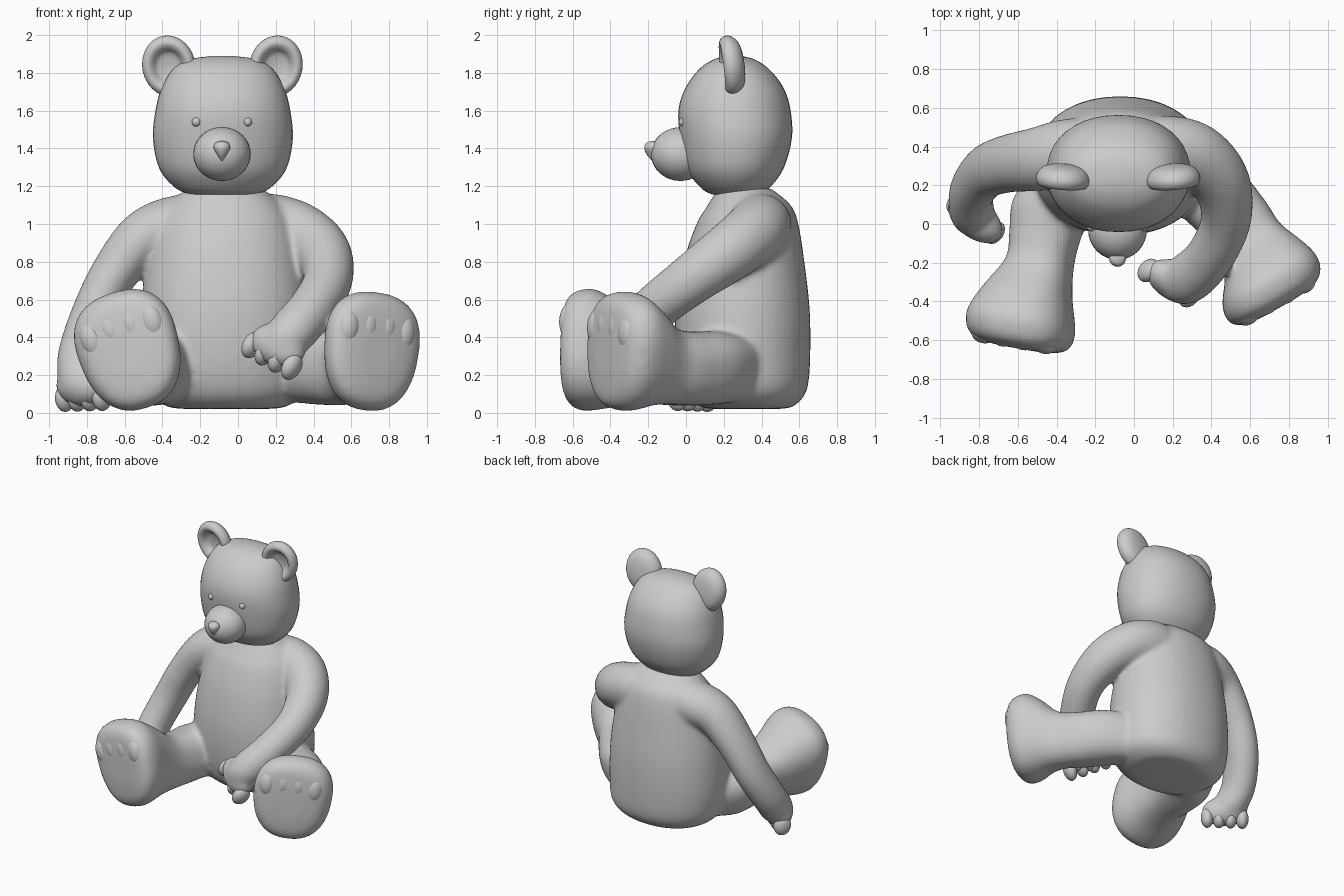
import bpy, bmesh
from math import sin, cos, pi, radians
from mathutils import Vector, Matrix

cube = bpy.data.objects.get("Cube")
if cube:
    bpy.data.objects.remove(cube)

grey = bpy.data.materials.new("soft_grey")
grey.use_nodes = True
grey.diffuse_color = (0.6, 0.6, 0.6, 1)
grey.node_tree.nodes["Principled BSDF"].inputs["Base Color"].default_value = grey.diffuse_color

X, Y, Z = Vector((1, 0, 0)), Vector((0, 1, 0)), Vector((0, 0, 1))


def finish(name, bm):
    bmesh.ops.recalc_face_normals(bm, faces=bm.faces)
    for f in bm.faces:
        f.smooth = True
    mesh = bpy.data.meshes.new(name)
    bm.to_mesh(mesh)
    bm.free()
    mesh.materials.append(grey)
    obj = bpy.data.objects.new(name, mesh)
    bpy.context.collection.objects.link(obj)
    return obj


def spline(stations, steps=5):
    """Catmull-Rom through stations of any dimension."""
    p = [Vector(s) for s in stations]
    p = [2 * p[0] - p[1]] + p + [2 * p[-1] - p[-2]]
    out = []
    for a, b, c, d in zip(p, p[1:], p[2:], p[3:]):
        for i in range(steps):
            t = i / steps
            out.append(0.5 * (2 * b + (c - a) * t + (2 * a - 5 * b + 4 * c - d) * t**2
                              + (3 * b - a - 3 * c + d) * t**3))
    return out + [p[-2]]


def skin(bm, rings):
    rows = [[bm.verts.new(v) for v in ring] for ring in rings]
    n = len(rows[0])
    for r, s in zip(rows, rows[1:]):
        for i in range(n):
            j = (i + 1) % n
            bm.faces.new((r[i], r[j], s[j], s[i]))
    bm.faces.new(rows[0])
    bm.faces.new(rows[-1])


def frame(axis, up, roll=0):
    side = axis.cross(up).normalized()
    top = side.cross(axis).normalized()
    r = radians(roll)
    return side * cos(r) - top * sin(r), top * cos(r) + side * sin(r)


def power(v, e):
    return (abs(v) ** (2 / e)) * (1 if v > 0 else -1)


def loft(name, stations, up, axis=None, roll=0, square=2.0, taper=0.0, n=40):
    """Stations are x, y, z, half width, half height."""
    pts = spline(stations)
    rings = []
    for k, s in enumerate(pts):
        a, b = pts[max(k - 1, 0)], pts[min(k + 1, len(pts) - 1)]
        t = axis or (Vector(b[:3]) - Vector(a[:3])).normalized()
        side, top = frame(t, up, roll)
        ring = []
        for i in range(n):
            w = 2 * pi * i / n
            c, d = power(cos(w), square), power(sin(w), square)
            ring.append(Vector(s[:3]) + side * c * s[3] * (1 + taper * d) + top * d * s[4])
        rings.append(ring)
    bm = bmesh.new()
    skin(bm, rings)
    return finish(name, bm)


def ball(name, centre, radii, axes=(X, Y, Z)):
    basis = Matrix([a * r for a, r in zip(axes, radii)]).transposed().to_4x4()
    bm = bmesh.new()
    bmesh.ops.create_uvsphere(bm, u_segments=32, v_segments=20, radius=1,
                              matrix=Matrix.Translation(Vector(centre)) @ basis)
    return finish(name, bm)


# Torso and head, stacked upright
torso = loft("torso", [(-.06, .32, .02, .2, .16), (-.06, .32, .035, .32, .25), (-.06, .315, .12, .42, .325),
                       (-.07, .303, .3, .45, .355), (-.07, .3, .55, .445, .355), (-.07, .307, .8, .41, .32),
                       (-.07, .325, 1.0, .36, .27), (-.07, .335, 1.1, .3, .22), (-.07, .31, 1.19, .2, .14)],
             Y, Z, square=2.15)
loft("head", [(-.08, .26, 1.155, .17, .12), (-.08, .26, 1.19, .25, .18), (-.08, .26, 1.29, .335, .255),
              (-.08, .265, 1.45, .37, .295), (-.08, .257, 1.6, .357, .297), (-.08, .257, 1.72, .325, .26),
              (-.08, .255, 1.82, .265, .185), (-.08, .255, 1.87, .18, .11), (-.08, .255, 1.89, .06, .04)],
     Y, Z, square=2.15)

# Face
ball("muzzle", (-.085, -.03, 1.37), (.152, .155, .142))
loft("nose", [(-.085, -.17, 1.335, .006, .01), (-.085, -.175, 1.37, .028, .035), (-.085, -.175, 1.405, .044, .046),
              (-.085, -.175, 1.43, .034, .034), (-.085, -.175, 1.44, .008, .008)], Y, Z, n=20)
for label, x in (("right", -.22), ("left", .05)):
    ball(label + "_eye", (x, -.008, 1.54), (.025, .03, .026))

# Ears: a dished profile turned around the front axis
EAR = [(.01, .062), (.07, .055), (.115, .035), (.14, -.005), (.134, -.042), (.11, -.058),
       (.085, -.045), (.06, -.015), (.01, -.005)]
for label, x, lean in (("right", -.365, -1), ("left", .2, 1)):
    bm = bmesh.new()
    skin(bm, [[Vector((r * cos(2 * pi * i / 36), d, 1.16 * r * sin(2 * pi * i / 36))) for i in range(36)]
              for r, d in spline(EAR, 3)])
    ear = finish(label + "_ear", bm)
    ear.location = (x, .248, 1.838)
    ear.rotation_euler = (radians(7), radians(10 * lean), radians(6 * lean))

# Arms
limbs = [
    loft("right_arm", [(-.18, .38, 1.0, .15, .15), (-.33, .37, .99, .16, .175), (-.5, .335, .925, .145, .165),
                       (-.66, .31, .73, .125, .15), (-.77, .265, .51, .118, .14), (-.84, .16, .3, .115, .13),
                       (-.835, .06, .17, .115, .12), (-.82, .03, .1, .1, .09), (-.82, .02, .06, .04, .04)], Y),
    loft("left_arm", [(.04, .39, 1.0, .15, .15), (.18, .395, .99, .165, .17), (.33, .35, .945, .165, .165),
                      (.45, .215, .84, .15, .155), (.475, .02, .7, .13, .135), (.39, -.17, .55, .125, .125),
                      (.28, -.28, .42, .13, .125), (.21, -.31, .34, .1, .1), (.18, -.32, .3, .05, .05)], Z)]

# Palms, each with four fingers in a row along its end
for label, start, end, point in (("right", (-.915, .11, .08), (-.72, -.045, .085), (.05, .1, -1)),
                                 ("left", (.075, -.24, .36), (.285, -.37, .245), (-.5, -.15, -.85))):
    a, b, axis = Vector(start), Vector(end), Vector(point).normalized()
    side, top = frame(axis, a - b)
    limbs.append(ball(label + "_palm", (a + b) / 2 - axis * .06, (.1, .165, .11), (side, top, axis)))
    for i in range(4):
        ball(f"{label}_finger_{i + 1}", a.lerp(b, i / 3), (.064, .046, .075), (side, top, axis))

# Legs ending in broad upright feet with toes
LEGS = {
    "right": (Vector((-.17, -.98, 0)), 17, (-.585, -.605, .33),
              [(-.18, .42, .22, .08, .08), (-.28, .28, .235, .17, .17), (-.41, .11, .24, .2, .195),
               (-.455, -.06, .235, .178, .195), (-.48, -.2, .25, .168, .205), (-.535, -.34, .3, .215, .265),
               (-.568, -.46, .33, .262, .312), (-.578, -.54, .33, .272, .318), (-.584, -.6, .33, .25, .295),
               (-.586, -.632, .33, .2, .24), (-.587, -.645, .33, .1, .12)]),
    "left": (Vector((.49, -.87, 0)), -6, (.725, -.4, .325),
             [(.05, .4, .22, .08, .08), (.17, .33, .235, .16, .16), (.36, .19, .24, .195, .19),
              (.51, .03, .235, .185, .195), (.6, -.08, .25, .17, .205), (.655, -.18, .3, .215, .26),
              (.685, -.27, .325, .264, .308), (.71, -.34, .325, .278, .314), (.73, -.395, .325, .255, .29),
              (.742, -.422, .325, .2, .235), (.748, -.434, .325, .1, .12)]),
}
for label, (axis, roll, sole, stations) in LEGS.items():
    axis.normalize()
    limbs.append(loft(label + "_leg", stations, Z, axis, roll, square=2.45, taper=.09))
    side, top = frame(axis, Z, roll)
    for i in range(4):
        k = i - 1.5
        centre = Vector(sole) + side * k * .112 + top * (.13 - .008 * k * k) - axis * .006
        ball(f"{label}_toe_{i + 1}", centre, (.062, .05, .095), (side, axis, top))

# Fuse torso and limbs into one soft body
bpy.ops.object.select_all(action="DESELECT")
for part in limbs + [torso]:
    part.select_set(True)
bpy.context.view_layer.objects.active = torso
bpy.ops.object.join()
torso.name = "body"
fuse = torso.modifiers.new("fuse", "REMESH")
fuse.mode = "VOXEL"
fuse.voxel_size = .016
fuse.use_smooth_shade = True
soften = torso.modifiers.new("soften", "SMOOTH")
soften.factor = .5
soften.iterations = 14
